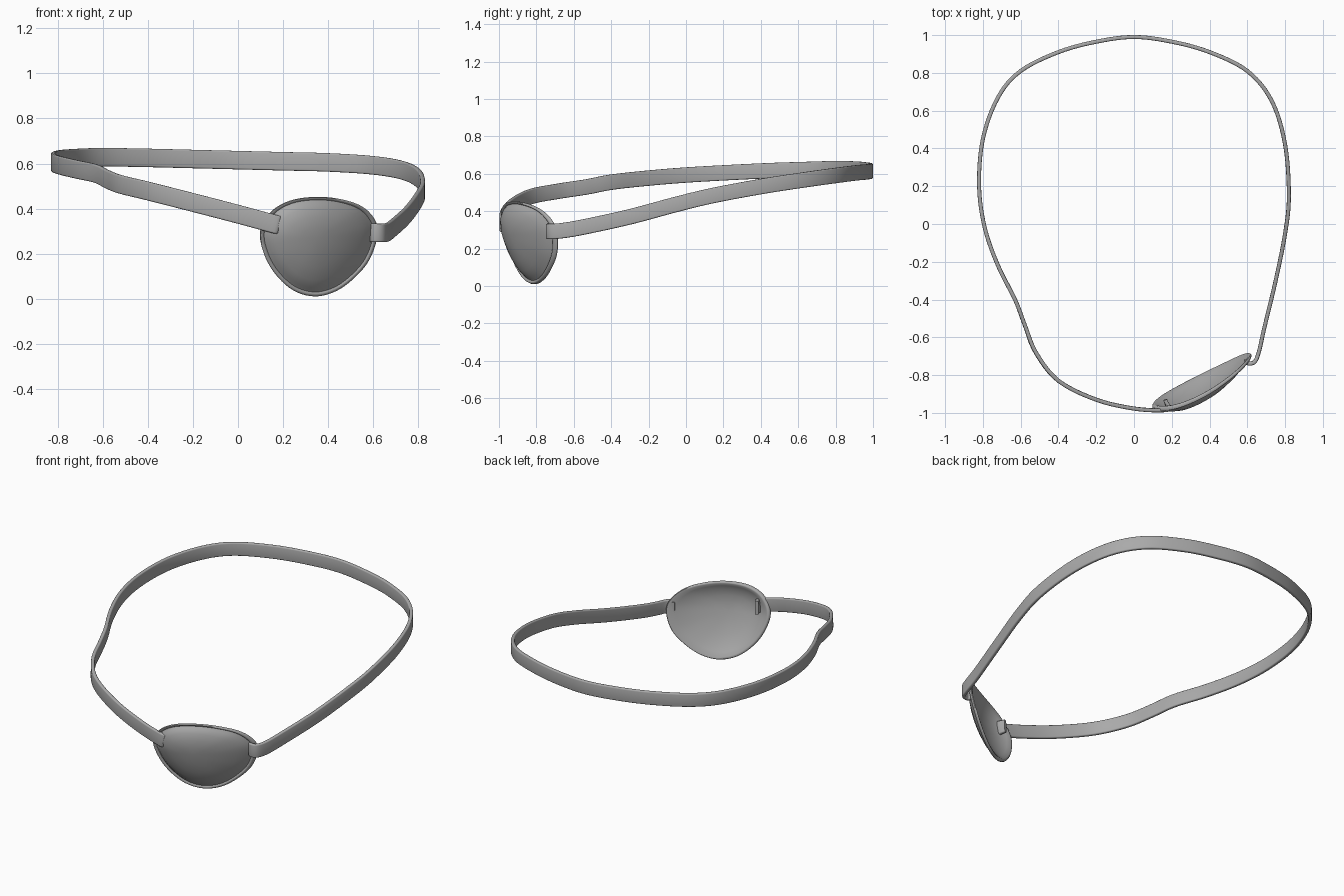
import bpy, bmesh, math
from mathutils import Vector

if "Cube" in bpy.data.objects:
    bpy.data.objects.remove(bpy.data.objects["Cube"])

grey = bpy.data.materials.new("soft_grey")
grey.diffuse_color = (0.4, 0.4, 0.4, 1)
grey.use_nodes = True
grey.node_tree.nodes["Principled BSDF"].inputs["Base Color"].default_value = grey.diffuse_color


def catmull(pts, steps, closed=False):
    """Smooth curve through the points."""
    n, out = len(pts), []
    get = (lambda i: pts[i % n]) if closed else (lambda i: pts[max(0, min(n - 1, i))])
    for i in range(n if closed else n - 1):
        a, b, c, d = (get(i + k) for k in (-1, 0, 1, 2))
        for k in range(steps):
            t = k / steps
            out.append(0.5 * (2 * b + (c - a) * t + (2 * a - 5 * b + 4 * c - d) * t * t
                              + (3 * b - a - 3 * c + d) * t ** 3))
    if not closed:
        out.append(pts[-1])
    return out


def bridge(bm, r1, r2):
    n = len(r1)
    for i in range(n):
        bm.faces.new((r1[i], r1[(i + 1) % n], r2[(i + 1) % n], r2[i]))


def finish(name, bm, angle):
    bmesh.ops.recalc_face_normals(bm, faces=bm.faces)
    me = bpy.data.meshes.new(name)
    bm.to_mesh(me)
    bm.free()
    ob = bpy.data.objects.new(name, me)
    bpy.context.collection.objects.link(ob)
    me.materials.append(grey)
    bpy.ops.object.select_all(action='DESELECT')
    ob.select_set(True)
    bpy.context.view_layer.objects.active = ob
    bpy.ops.object.shade_smooth_by_angle(angle=math.radians(angle))
    return ob


# Strap: rounded flat band swept around the head, both ends tucked into the patch
path = [Vector(p) for p in (
    (.165, -.93, .33), (.178, -.972, .328), (.155, -.986, .333), (0, -.977, .375),
    (-.2, -.93, .427), (-.4, -.83, .478), (-.52, -.68, .507), (-.58, -.53, .53),
    (-.63, -.4, .555), (-.72, -.22, .575), (-.79, -.02, .592), (-.82, .2, .605),
    (-.8, .45, .617), (-.72, .67, .624), (-.6, .81, .628), (-.4, .91, .625),
    (-.2, .965, .62), (0, .99, .615), (.2, .965, .61), (.4, .91, .605),
    (.6, .81, .592), (.73, .65, .57), (.8, .42, .535), (.82, .15, .485),
    (.8, -.05, .437), (.75, -.3, .37), (.69, -.55, .315), (.663, -.67, .295),
    (.64, -.728, .292), (.605, -.738, .292), (.592, -.715, .292))]
H, T, R = 0.041, 0.0105, 0.007
section = [(sx * (T - R) + R * math.cos(a), sz * (H - R) + R * math.sin(a))
           for sx, sz, start in ((1, 1, 0), (-1, 1, 90), (-1, -1, 180), (1, -1, 270))
           for a in (math.radians(start + k * 30) for k in range(4))]
line = catmull(path, 6)
bm = bmesh.new()
rings = []
for i, p in enumerate(line):
    tan = (line[min(i + 1, len(line) - 1)] - line[max(i - 1, 0)]).normalized()
    wide = line[min(i + 9, len(line) - 1)] - line[max(i - 9, 0)]
    side = tan.cross(Vector((0, 0, 1))).normalized()
    lean = wide.normalized()                      # band height stays square to the run
    up = (Vector((0, 0, 1)) - lean * lean.z).normalized()
    rings.append([bm.verts.new(p + side * u + up * v) for u, v in section])
for r1, r2 in zip(rings, rings[1:]):
    bridge(bm, r1, r2)
bm.faces.new(rings[0])
bm.faces.new(rings[-1])
finish("strap", bm, 50)

# Patch: domed shell with a raised rim, lofted from one outline
outline = catmull([Vector(p) for p in (
    (.62, .28), (.608, .35), (.55, .41), (.45, .443), (.34, .452), (.23, .435), (.145, .385),
    (.098, .30), (.115, .20), (.165, .11), (.245, .037), (.34, .01), (.435, .033),
    (.52, .095), (.585, .175))], 5, True)
centre = Vector((.35, .27))
# (scale from centre, depth) from the back centre round the rim to the front centre
profile = [(.25, -.047), (.5, -.037), (.7, -.022), (.85, -.004), (.94, .009), (.98, .010),
           (1, .003), (1, -.006), (.985, -.013), (.955, -.014), (.925, -.006), (.90, -.010),
           (.85, -.022), (.72, -.040), (.5, -.058), (.25, -.068)]


def patch_point(s, depth, q):
    x, z = centre + (q - centre) * s
    dx = x - .36
    return Vector((x, -.8675 + .52 * dx + .6 * dx * dx - .25 * (z - .28) + depth, z))


bm = bmesh.new()
rings = [[bm.verts.new(patch_point(s, d, q)) for q in outline] for s, d in profile]
for r1, r2 in zip(rings, rings[1:]):
    bridge(bm, r1, r2)
for ring, d in ((rings[0], -.05), (rings[-1], -.071)):
    tip = bm.verts.new(patch_point(0, d, centre))
    for i in range(len(ring)):
        bm.faces.new((ring[i], ring[(i + 1) % len(ring)], tip))
finish("eye_patch", bm, 60)
